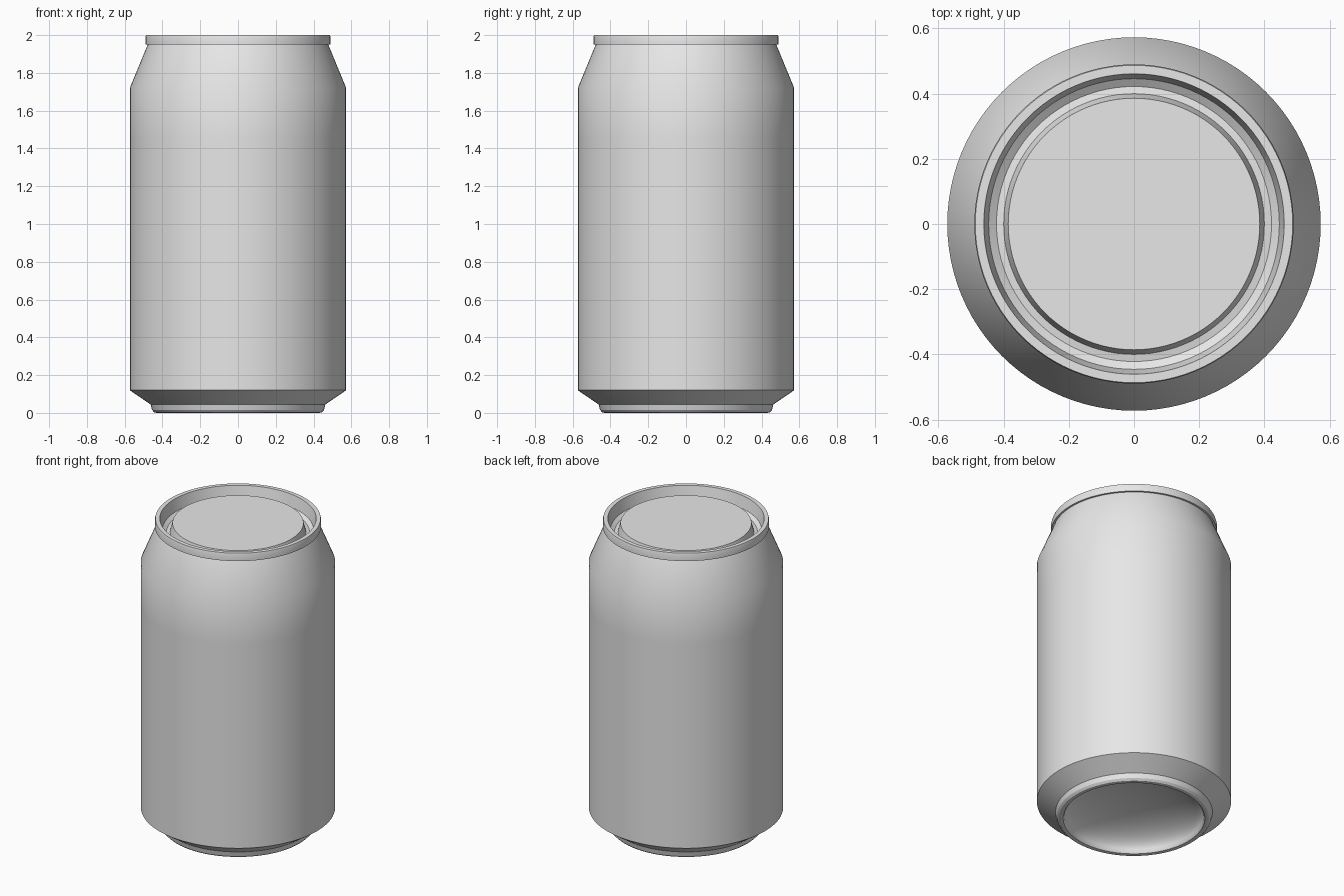
import bpy
import bmesh
from math import sin, cos, pi, radians

SIDES = 96

cube = bpy.data.objects.get("Cube")
if cube:
    bpy.data.objects.remove(cube, do_unlink=True)

# One plain grey for the whole can
grey = bpy.data.materials.new("light_grey")
grey.use_nodes = True
grey.diffuse_color = (0.8, 0.8, 0.8, 1)
grey.node_tree.nodes["Principled BSDF"].inputs["Base Color"].default_value = (0.8, 0.8, 0.8, 1)


def lathe(name, profile):
    """Turn a (radius, height) profile around z; radius 0 becomes a pole."""
    bm = bmesh.new()
    rings = []
    for r, z in profile:
        if r == 0:
            rings.append([bm.verts.new((0, 0, z))] * SIDES)
        else:
            angles = [2 * pi * k / SIDES for k in range(SIDES)]
            rings.append([bm.verts.new((r * cos(a), r * sin(a), z)) for a in angles])
    for low, high in zip(rings, rings[1:]):
        for k in range(SIDES):
            n = (k + 1) % SIDES
            corners = [low[k], low[n], high[n], high[k]]
            bm.faces.new(list(dict.fromkeys(corners)))
    mesh = bpy.data.meshes.new(name)
    bm.to_mesh(mesh)
    bm.free()
    mesh.materials.append(grey)
    obj = bpy.data.objects.new(name, mesh)
    bpy.context.collection.objects.link(obj)
    bpy.ops.object.select_all(action="DESELECT")
    obj.select_set(True)
    bpy.context.view_layer.objects.active = obj
    bpy.ops.object.shade_smooth_by_angle(angle=radians(30))
    return obj


# Hollow dome under the can, from its centre out to the standing ring
DOME_STEPS = 12
dome = [(0, 0.15)]
for i in range(1, DOME_STEPS + 1):
    a = pi / 2 * i / DOME_STEPS
    dome.append((0.412 * sin(a), 0.01 + 0.14 * cos(a)))

# Standing ring, lower taper, straight wall and shoulder
wall = [(0.418, 0.003), (0.43, 0), (0.443, 0.003), (0.455, 0.015), (0.463, 0.045),
        (0.573, 0.12), (0.573, 1.45), (0.573, 1.72), (0.478, 1.95)]
lathe("can_body", dome + wall)

# Rolled rim, groove and raised centre panel
lathe("can_lid", [(0.478, 1.95), (0.49, 1.95), (0.49, 1.99), (0.487, 2.0), (0.461, 2.0),
                  (0.446, 1.925), (0.422, 1.908), (0.4, 1.912), (0.386, 1.97), (0, 1.97)])
